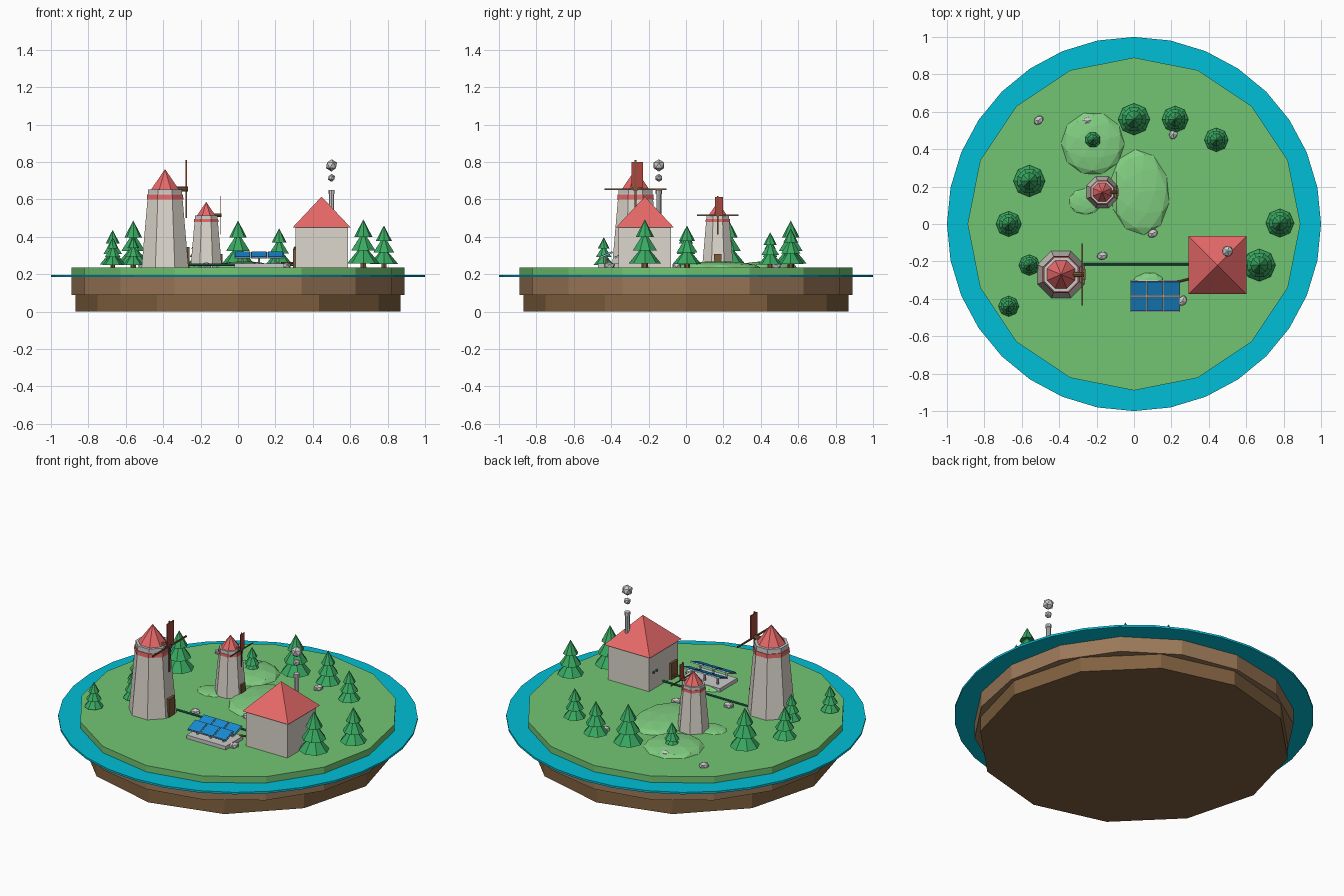
import bpy, bmesh, math, random
from mathutils import Matrix, Vector

if "Cube" in bpy.data.objects:
    bpy.data.objects.remove(bpy.data.objects["Cube"])

random.seed(4)
G = 0.235  # grass level

def mat(name, rgb):
    m = bpy.data.materials.new(name)
    m.diffuse_color = (*rgb, 1)
    m.use_nodes = True
    m.node_tree.nodes["Principled BSDF"].inputs["Base Color"].default_value = m.diffuse_color
    return m

GRASS = mat("grass_green", (0.17, 0.56, 0.17))
HILL = mat("hill_green", (0.22, 0.62, 0.22))
WATER = mat("water_blue", (0.0, 0.52, 0.68))
DIRT = mat("dirt_brown", (0.33, 0.19, 0.10))
DIRT2 = mat("deep_dirt", (0.22, 0.12, 0.05))
LEAF = mat("leaf_green", (0.04, 0.40, 0.12))
WOOD = mat("wood", (0.20, 0.10, 0.04))
WALL = mat("wall", (0.72, 0.68, 0.61))
RED = mat("roof_red", (0.80, 0.14, 0.14))
SAIL = mat("sail_red", (0.45, 0.06, 0.05))
WHITE = mat("white", (0.85, 0.85, 0.83))
CELL = mat("panel_blue", (0.01, 0.26, 0.65))
CABLE = mat("cable_green", (0.02, 0.20, 0.12))

def finish(name, bm, material=None):
    me = bpy.data.meshes.new(name)
    bm.to_mesh(me)
    bm.free()
    ob = bpy.data.objects.new(name, me)
    bpy.context.collection.objects.link(ob)
    if material:
        me.materials.append(material)
    return ob

def cone(name, x, y, z0, z1, r0, r1, n, material=None, turn=0.0):
    bm = bmesh.new()
    M = Matrix.Translation((x, y, (z0 + z1) / 2)) @ Matrix.Rotation(turn, 4, 'Z')
    bmesh.ops.create_cone(bm, cap_ends=True, segments=n, radius1=r0, radius2=r1,
                          depth=z1 - z0, matrix=M)
    return finish(name, bm, material)

def box(name, c, s, material=None, tilt=0.0):
    bm = bmesh.new()
    M = (Matrix.Translation(c) @ Matrix.Rotation(tilt, 4, 'X')
         @ Matrix.Diagonal((*s, 1)))
    bmesh.ops.create_cube(bm, size=1, matrix=M)
    return finish(name, bm, material)

def blob(name, c, s, material=None, sub=1, turn=0.0):
    bm = bmesh.new()
    M = (Matrix.Translation(c) @ Matrix.Rotation(turn, 4, 'Z')
         @ Matrix.Diagonal((*s, 1)))
    bmesh.ops.create_icosphere(bm, subdivisions=sub, radius=1, matrix=M)
    return finish(name, bm, material)

def rod(name, a, b, r, material=None, n=8):
    a, b = Vector(a), Vector(b)
    bm = bmesh.new()
    M = Matrix.Translation((a + b) / 2) @ (b - a).to_track_quat('Z', 'Y').to_matrix().to_4x4()
    bmesh.ops.create_cone(bm, cap_ends=True, segments=n, radius1=r, radius2=r,
                          depth=(b - a).length, matrix=M)
    return finish(name, bm, material)

# Island layers
cone("deep_dirt", 0, 0, 0, 0.09, 0.868, 0.868, 12, DIRT2)
cone("upper_dirt", 0, 0, 0.09, 0.185, 0.89, 0.89, 16, DIRT)
cone("water_ring", 0, 0, 0.184, 0.196, 1.0, 1.0, 32, WATER)
cone("grass", 0, 0, 0.19, G, 0.89, 0.89, 16, GRASS)

# Low hills
for x, y, sx, sy, h, t in [(-0.22, 0.43, 0.17, 0.17, 0.035, 0.3), (0.03, 0.17, 0.16, 0.23, 0.035, 0.1),
                           (-0.26, 0.12, 0.09, 0.07, 0.012, 0), (0.07, -0.32, 0.09, 0.06, 0.022, 0.2)]:
    blob("hill", (x, y, G), (sx, sy, h), HILL, 2, t)

# Trees: trunk and three stacked cones
def tree(x, y, r):
    s = r / 0.085
    cone("tree_trunk", x, y, G, G + 0.05 * s, 0.018 * s, 0.016 * s, 6, WOOD)
    for i, (z0, z1, q) in enumerate([(0.022, 0.125, 0.085), (0.09, 0.19, 0.068), (0.16, 0.252, 0.048)]):
        cone("tree_tier", x, y, G + z0 * s, G + z1 * s, q * s, 0, 8, LEAF, i * 0.4)

for t in [(0, 0.56, 0.085), (0.22, 0.56, 0.071), (0.44, 0.45, 0.064), (0.78, 0.005, 0.076),
          (0.67, -0.22, 0.087), (-0.22, 0.45, 0.053), (-0.56, 0.23, 0.085), (-0.67, 0, 0.068),
          (-0.56, -0.22, 0.056), (-0.67, -0.44, 0.055)]:
    tree(*t)

# Rocks
for x, y in [(-0.51, 0.555), (-0.25, 0.55), (0.21, 0.48), (0.10, -0.05), (-0.17, -0.17), (0.26, -0.41)]:
    blob("rock", (x, y, G + 0.01), (0.032, 0.024, 0.02), None, 1, random.uniform(0, 3))

# Windmills: rotor faces +x
def windmill(x, y, s):
    z = lambda h: G + h * s
    e = math.pi / 8
    cone("mill_tower", x, y, G, z(0.415), 0.136 * s, 0.097 * s, 8, WALL, e)
    cone("mill_red_band", x, y, z(0.365), z(0.39), 0.106 * s, 0.104 * s, 8, RED, e)
    cone("mill_white_band", x, y, z(0.39), z(0.417), 0.099 * s, 0.098 * s, 8, WHITE, e)
    cone("mill_cap", x, y, z(0.412), z(0.527), 0.085 * s, 0, 8, RED, e)
    box("mill_door", (x + 0.122 * s, y, z(0.055)), (0.02 * s, 0.06 * s, 0.11 * s), WOOD)
    hx, hz = x + 0.113 * s, z(0.42)
    rod("rotor_hub", (x + 0.05 * s, y, hz), (hx + 0.01 * s, y, hz), 0.014 * s, WOOD)
    box("rotor_arm_upright", (hx, y, hz), (0.007 * s, 0.009 * s, 0.31 * s), WOOD)
    box("rotor_arm_cross", (hx, y, hz), (0.007 * s, 0.33 * s, 0.009 * s), WOOD)
    box("rotor_sail", (hx, y + 0.01 * s, z(0.495)), (0.006 * s, 0.062 * s, 0.14 * s), SAIL)

windmill(-0.39, -0.27, 1.0)
windmill(-0.17, 0.17, 0.667)

# Energy house with chimney and smoke
hx, hy = 0.447, -0.22
box("house_walls", (hx, hy, 0.345), (0.28, 0.28, 0.22), WALL)
cone("house_roof", hx, hy, 0.45, 0.615, 0.155 * math.sqrt(2), 0, 4, RED, math.pi / 4)
cone("chimney", 0.50, -0.145, 0.46, 0.64, 0.014, 0.014, 8)
cone("chimney_rim", 0.50, -0.145, 0.63, 0.65, 0.017, 0.017, 8)
blob("smoke_low", (0.50, -0.145, 0.715), (0.021,) * 3)
blob("smoke_high", (0.50, -0.145, 0.782), (0.033,) * 3)
box("house_door", (0.303, -0.31, 0.285), (0.02, 0.06, 0.10), WOOD)
for y in (-0.12, -0.15):
    blob("wall_terminal", (0.305, y, 0.34), (0.009,) * 3, CABLE)

# Solar array: slab, two tilted rows of three panels on posts
box("panel_slab", (0.113, -0.385, 0.246), (0.265, 0.17, 0.022), WHITE)
for y in (-0.343, -0.427):
    for i in range(3):
        x = 0.025 + i * 0.088
        box("panel_frame", (x, y, 0.302), (0.086, 0.082, 0.006), WHITE, 0.38)
        box("panel_cell", (x, y - 0.002, 0.306), (0.080, 0.077, 0.005), CELL, 0.38)
        rod("panel_post", (x, y, 0.25), (x, y, 0.302), 0.006, None, 6)

# Power cables
rod("mill_cable", (-0.27, -0.215, 0.25), (0.31, -0.215, 0.25), 0.006, CABLE)
rod("panel_cable", (0.23, -0.31, 0.26), (0.31, -0.29, 0.26), 0.006, WOOD)
